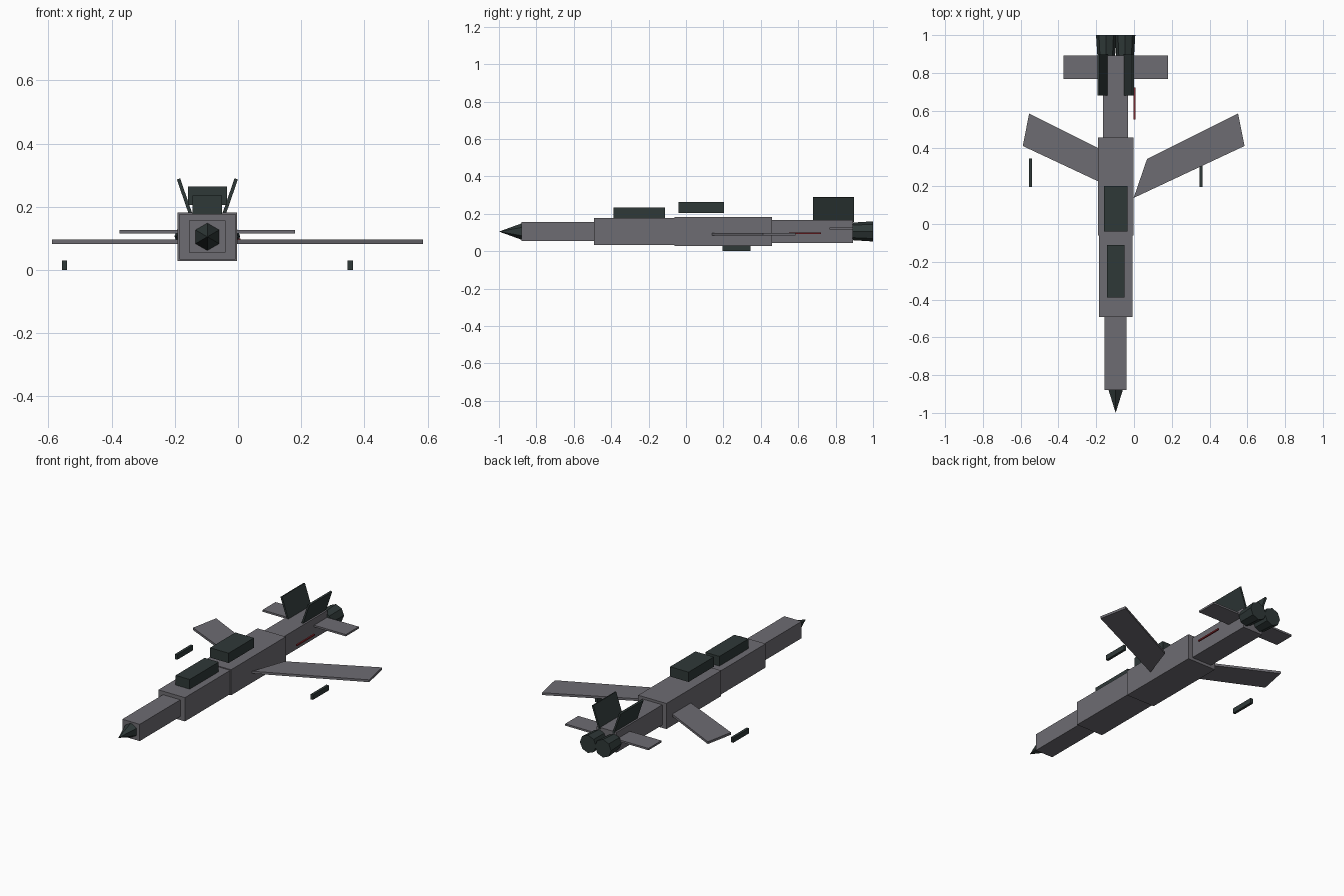
import bpy, bmesh, math
from mathutils import Matrix, Vector

cube = bpy.data.objects.get("Cube")
if cube:
    bpy.data.objects.remove(cube, do_unlink=True)

CX = -0.097  # centre line of the fuselage


def material(name, rgb):
    m = bpy.data.materials.new(name)
    m.use_nodes = True
    m.diffuse_color = (*rgb, 1)
    m.node_tree.nodes["Principled BSDF"].inputs["Base Color"].default_value = (*rgb, 1)
    return m


GREY = material("hull grey", (0.155, 0.15, 0.168))
DARK = material("dark slate", (0.028, 0.04, 0.039))
RED = material("dull red", (0.25, 0.02, 0.025))


def finish(name, bm, mat):
    bmesh.ops.recalc_face_normals(bm, faces=bm.faces)
    mesh = bpy.data.meshes.new(name)
    bm.to_mesh(mesh)
    bm.free()
    mesh.materials.append(mat)
    obj = bpy.data.objects.new(name, mesh)
    bpy.context.collection.objects.link(obj)
    return obj


def box(name, mat, x, y, z, width, tilt=0):
    """Box centred on x, spanning the y and z ranges, tilted about y."""
    bm = bmesh.new()
    bmesh.ops.create_cube(bm, size=1)
    size = Matrix.Diagonal((width, y[1] - y[0], z[1] - z[0], 1))
    place = Matrix.Translation((x, sum(y) / 2, sum(z) / 2))
    bm.transform(place @ Matrix.Rotation(tilt, 4, 'Y') @ size)
    return finish(name, bm, mat)


def cone(name, mat, x, y, z, r_front, r_back, sides):
    """Cone or tube along y, with a corner pointing up."""
    bm = bmesh.new()
    rings = []
    for yy, r in zip(y, (r_front, r_back)):
        ring = [bm.verts.new((x + r * math.sin(i * math.tau / sides), yy,
                              z + r * math.cos(i * math.tau / sides)))
                for i in range(sides)]
        rings.append(ring)
        bm.faces.new(ring)
    for i in range(sides):
        j = (i + 1) % sides
        bm.faces.new((rings[0][i], rings[0][j], rings[1][j], rings[1][i]))
    bmesh.ops.remove_doubles(bm, verts=bm.verts, dist=0.0005)
    return finish(name, bm, mat)


def slab(name, mat, outline, z0, z1):
    """Flat plate from a plan outline."""
    bm = bmesh.new()
    face = bm.faces.new([bm.verts.new((x, y, z0)) for x, y in outline])
    new = bmesh.ops.extrude_face_region(bm, geom=[face])
    bmesh.ops.translate(bm, vec=Vector((0, 0, z1 - z0)),
                        verts=[v for v in new["geom"] if isinstance(v, bmesh.types.BMVert)])
    return finish(name, bm, mat)


# Fuselage sections, nose to tail
box("nose_section", GREY, CX, (-0.88, -0.48), (0.055, 0.156), 0.116)
box("forward_fuselage", GREY, CX, (-0.493, -0.05), (0.034, 0.177), 0.177)
box("middle_fuselage", GREY, CX, (-0.062, 0.459), (0.028, 0.182), 0.188)
box("rear_fuselage", GREY, CX, (0.44, 0.893), (0.045, 0.167), 0.133)
cone("nose_cone", DARK, CX, (-1.0, -0.878), 0.105, 0.0001, 0.044, 6)

# Canopy and raised spine box
box("canopy", DARK, CX, (-0.388, -0.112), (0.172, 0.235), 0.094)
box("spine_box", DARK, CX, (-0.039, 0.202), (0.205, 0.264), 0.123)

# Wings mirrored about the world centre, tailplane about the fuselage
wing = [(0, 0.138), (0.587, 0.413), (0.553, 0.585), (0.071, 0.344)]
for side, s in (("left", 1), ("right", -1)):
    slab(side + "_wing", GREY, [(s * x - 0.002, y) for x, y in wing], 0.083, 0.097)
    box(side + "_missile", DARK, CX + s * 0.452, (0.195, 0.346), (0, 0.03), 0.016)
    box(side + "_tail_fin", DARK, CX + s * 0.069, (0.68, 0.898), (0.155, 0.292),
        0.011, s * math.radians(19))
    cone(side + "_engine", DARK, CX + s * 0.05, (0.89, 1.0), 0.106, 0.047, 0.054, 8)
box("tailplane", GREY, CX, (0.768, 0.892), (0.115, 0.126), 0.555)

# Side rod
box("side_rod", RED, 0.003, (0.552, 0.722), (0.092, 0.1), 0.009)
